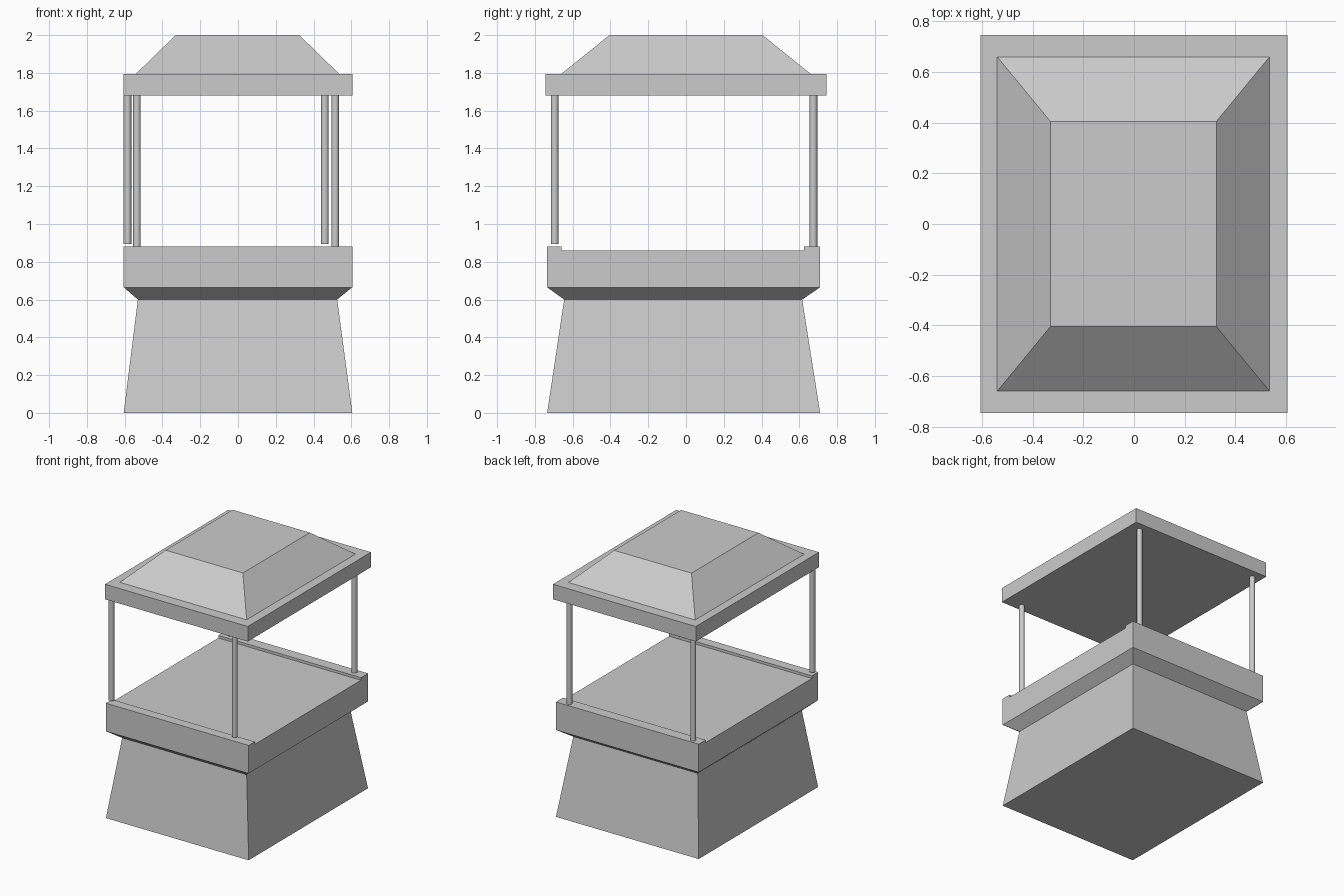
import bpy
import bmesh

if "Cube" in bpy.data.objects:
    bpy.data.objects.remove(bpy.data.objects["Cube"])


def finish(bm, name):
    bmesh.ops.recalc_face_normals(bm, faces=bm.faces)
    mesh = bpy.data.meshes.new(name)
    bm.to_mesh(mesh)
    bm.free()
    obj = bpy.data.objects.new(name, mesh)
    bpy.context.collection.objects.link(obj)
    return obj


def loft_rectangles(rings):
    """Stack rectangles (x0, x1, y0, y1, z) into a closed solid; returns bmesh and top face."""
    bm = bmesh.new()
    loops = [[bm.verts.new(p) for p in ((x0, y0, z), (x1, y0, z), (x1, y1, z), (x0, y1, z))]
             for x0, x1, y0, y1, z in rings]
    for a, b in zip(loops, loops[1:]):
        for i in range(4):
            j = (i + 1) % 4
            bm.faces.new((a[i], a[j], b[j], b[i]))
    bm.faces.new(loops[0][::-1])
    top = bm.faces.new(loops[-1])
    bm.normal_update()
    return bm, top


# Tapered plinth flaring out into the counter
DECK_Z, LIP_H = 0.86, 0.02
outer = (-0.605, 0.605, -0.735, 0.71)
bm, top = loft_rectangles([
    (*outer, 0.0),
    (-0.53, 0.525, -0.645, 0.615, 0.60),
    (*outer, 0.665),
    (*outer, DECK_Z),
])

# Raised lips along the front and back of the counter
for y in (-0.66, 0.625):
    deck = [f for f in bm.faces if f.normal.z > 0.9]
    geom = set(deck)
    for f in deck:
        geom.update(f.edges)
        geom.update(f.verts)
    bmesh.ops.bisect_plane(bm, geom=list(geom), plane_co=(0, y, 0), plane_no=(0, 1, 0))
    bm.normal_update()
lips = [f for f in bm.faces
        if f.normal.z > 0.9 and not -0.66 < f.calc_center_median().y < 0.625]
ext = bmesh.ops.extrude_face_region(bm, geom=lips)["geom"]
bmesh.ops.translate(bm, vec=(0, 0, LIP_H),
                    verts=[v for v in ext if isinstance(v, bmesh.types.BMVert)])
finish(bm, "counter_base")

# Roof slab with hipped top
slab = (-0.605, 0.605, -0.745, 0.745)
bm, top = loft_rectangles([
    (*slab, 1.68),
    (*slab, 1.795),
    (-0.54, 0.535, -0.66, 0.66, 1.795),
    (-0.33, 0.325, -0.405, 0.405, 2.0),
])
finish(bm, "roof")

# Four round posts; the front pair stops just above the lip
posts = {
    "front_left_post": (-0.585, -0.695, 0.895),
    "front_right_post": (0.46, -0.695, 0.895),
    "back_left_post": (-0.535, 0.675, 0.875),
    "back_right_post": (0.515, 0.675, 0.875),
}
POST_TOP = 1.685
for name, (x, y, z0) in posts.items():
    bpy.ops.mesh.primitive_cylinder_add(vertices=16, radius=0.02, depth=POST_TOP - z0,
                                        location=(x, y, (POST_TOP + z0) / 2))
    bpy.context.object.name = name
    bpy.ops.object.shade_smooth_by_angle()
